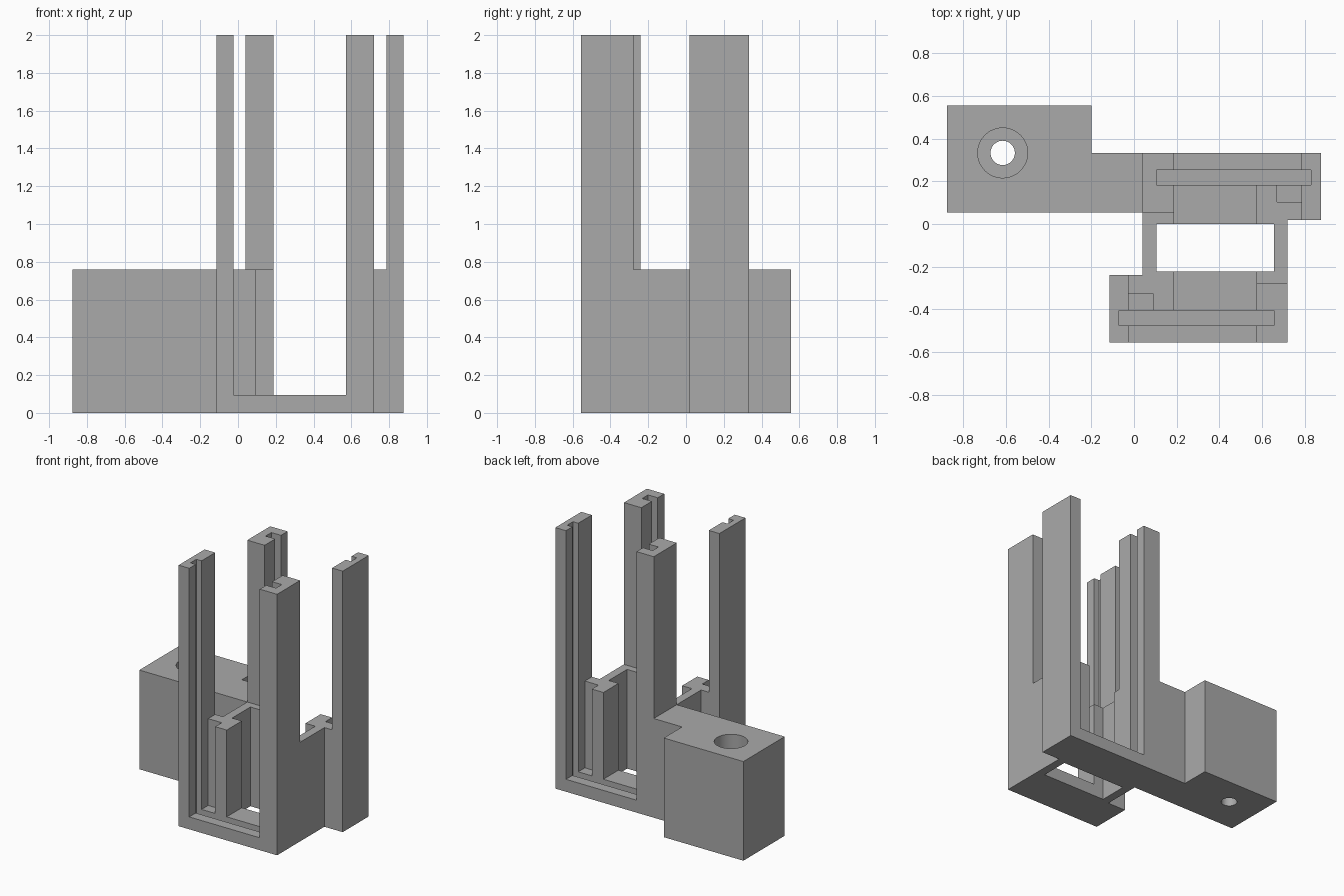
import bpy, bmesh

cube = bpy.data.objects.get("Cube")
if cube:
    bpy.data.objects.remove(cube, do_unlink=True)

grey = bpy.data.materials.new("plain_grey")
grey.use_nodes = True
grey.diffuse_color = (0.4, 0.4, 0.4, 1)
grey.node_tree.nodes["Principled BSDF"].inputs["Base Color"].default_value = (0.4, 0.4, 0.4, 1)

TOP, LOW, FLOOR, GROOVE = 2.0, 0.76, 0.095, 0.05


def prism(name, outline, z0, z1):
    """Extrude a plan outline from z0 up to z1."""
    bm = bmesh.new()
    base = bm.faces.new([bm.verts.new((x, y, z0)) for x, y in outline])
    new = bmesh.ops.extrude_face_region(bm, geom=[base])["geom"]
    bmesh.ops.translate(bm, vec=(0, 0, z1 - z0),
                        verts=[v for v in new if isinstance(v, bmesh.types.BMVert)])
    bmesh.ops.recalc_face_normals(bm, faces=bm.faces)
    mesh = bpy.data.meshes.new(name)
    bm.to_mesh(mesh)
    bm.free()
    mesh.materials.append(grey)
    obj = bpy.data.objects.new(name, mesh)
    bpy.context.collection.objects.link(obj)
    return obj


def rect(x0, x1, y0, y1):
    return [(x0, y0), (x1, y0), (x1, y1), (x0, y1)]


def combine(target, tool, operation):
    """Apply a boolean and discard the tool."""
    mod = target.modifiers.new(operation, 'BOOLEAN')
    mod.operation, mod.solver, mod.object = operation, 'EXACT', tool
    bpy.context.view_layer.objects.active = target
    bpy.ops.object.modifier_apply(modifier=mod.name)
    bpy.data.objects.remove(tool, do_unlink=True)


def turned(outline):
    """Half turn about the middle of the frame."""
    return [(0.76 - x, -0.222 - y) for x, y in outline]


# One guide frame: plan outline, bottom, top
floor = [(-0.115, -0.555), (0.72, -0.555), (0.72, -0.222), (0.04, -0.222),
         (0.04, -0.24), (-0.115, -0.24)]
stub = [(-0.06, -0.325), (0.09, -0.325), (0.09, -0.405), (0.188, -0.405),
        (0.188, -0.222), (0.04, -0.222), (0.04, -0.24), (-0.06, -0.24)]
side_wall = [(0.573, -0.35), (0.72, -0.35), (0.72, 0.05), (0.655, 0.05),
             (0.655, -0.222), (0.573, -0.222)]
frame_parts = [
    ("floor", floor, 0, FLOOR),
    ("narrow_post", rect(-0.115, -0.025, -0.555, -0.24), 0, TOP),
    ("wide_post", rect(0.573, 0.72, -0.555, -0.277), 0, TOP),
    ("stub", stub, 0, LOW),
    ("side_wall", side_wall, 0, LOW),
]
slot = rect(-0.07, 0.655, -0.476, -0.405)

# Mounting block with its arm reaching into the rear wide post
mount = [(-0.875, 0.055), (0.1, 0.055), (0.1, 0.333), (-0.2, 0.333),
         (-0.2, 0.555), (-0.875, 0.555)]
body = prism("guide_bracket", mount, 0, LOW)

for place in (list, turned):
    for name, outline, z0, z1 in frame_parts:
        combine(body, prism(name, place(outline), z0, z1), 'UNION')
for place in (list, turned):
    combine(body, prism("slot", place(slot), GROOVE, TOP + 0.1), 'DIFFERENCE')

# Stepped bolt hole
for radius, z0 in ((0.117, 0.1), (0.057, -0.1)):
    bpy.ops.mesh.primitive_cylinder_add(vertices=48, radius=radius, depth=1 - z0,
                                        location=(-0.615, 0.333, (1 + z0) / 2))
    bore = bpy.context.object
    bore.data.materials.append(grey)
    combine(body, bore, 'DIFFERENCE')

bpy.ops.object.select_all(action='DESELECT')
body.select_set(True)
bpy.context.view_layer.objects.active = body
bpy.ops.object.shade_smooth_by_angle(angle=0.5)
